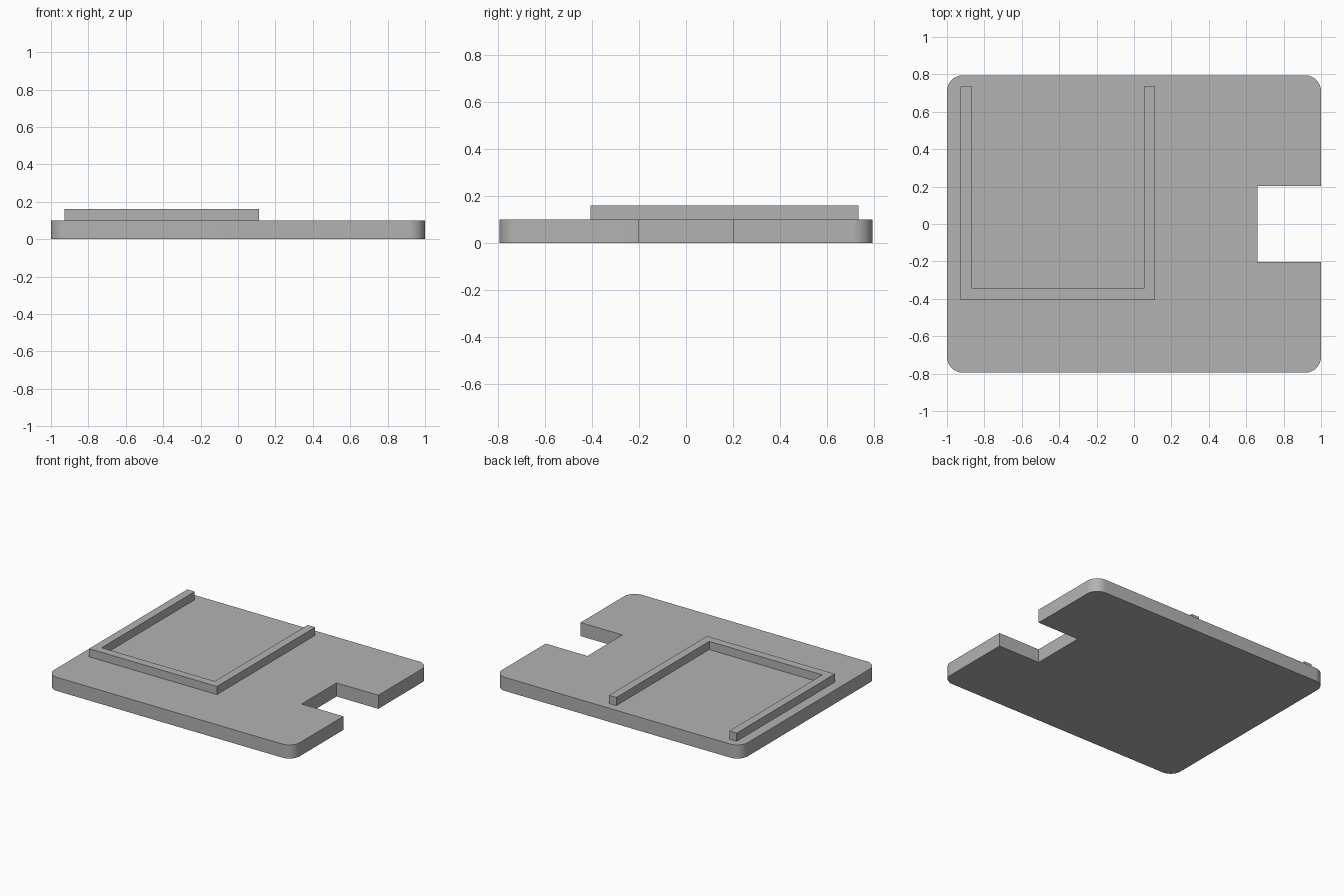
import bpy
import bmesh
import math

cube = bpy.data.objects.get("Cube")
if cube:
    bpy.data.objects.remove(cube, do_unlink=True)

grey = bpy.data.materials.new("plain grey")
grey.use_nodes = True
grey.diffuse_color = (0.45, 0.45, 0.45, 1)
grey.node_tree.nodes["Principled BSDF"].inputs["Base Color"].default_value = grey.diffuse_color


def extrude_outline(name, outline, bottom, top):
    """Make a solid by raising a flat outline from bottom to top."""
    bm = bmesh.new()
    face = bm.faces.new([bm.verts.new((x, y, bottom)) for x, y in outline])
    raised = bmesh.ops.extrude_face_region(bm, geom=[face])["geom"]
    verts = [v for v in raised if isinstance(v, bmesh.types.BMVert)]
    bmesh.ops.translate(bm, verts=verts, vec=(0, 0, top - bottom))
    bmesh.ops.recalc_face_normals(bm, faces=bm.faces)
    mesh = bpy.data.meshes.new(name)
    bm.to_mesh(mesh)
    bm.free()
    mesh.materials.append(grey)
    obj = bpy.data.objects.new(name, mesh)
    bpy.context.collection.objects.link(obj)
    return obj


def corner(cx, cy, radius, start, steps=12):
    """Points of a quarter circle, counter-clockwise."""
    angles = [start + math.pi / 2 * i / steps for i in range(steps + 1)]
    return [(cx + radius * math.cos(a), cy + radius * math.sin(a)) for a in angles]


# Base plate: rounded rectangle with a square notch in its left edge
half_x, half_y, radius, thickness = 1.0, 0.795, 0.085, 0.1
notch_x, notch_y = 0.66, 0.203
ix, iy = half_x - radius, half_y - radius
outline = [(half_x, -notch_y), (notch_x, -notch_y), (notch_x, notch_y), (half_x, notch_y)]
for i, (sx, sy) in enumerate([(1, 1), (-1, 1), (-1, -1), (1, -1)]):
    outline += corner(sx * ix, sy * iy, radius, i * math.pi / 2)
plate = extrude_outline("base_plate", outline, 0, thickness)

# Raised U-shaped rim, open at the back
x0, x1, y0, y1, wall = -0.927, 0.113, -0.406, 0.735, 0.06
rim = [(x0, y0), (x1, y0), (x1, y1), (x1 - wall, y1),
       (x1 - wall, y0 + wall), (x0 + wall, y0 + wall), (x0 + wall, y1), (x0, y1)]
extrude_outline("raised_rim", rim, thickness, 0.16)

# Smooth the rounded corners only
bpy.ops.object.select_all(action="DESELECT")
plate.select_set(True)
bpy.context.view_layer.objects.active = plate
bpy.ops.object.shade_smooth_by_angle(angle=math.radians(30))
